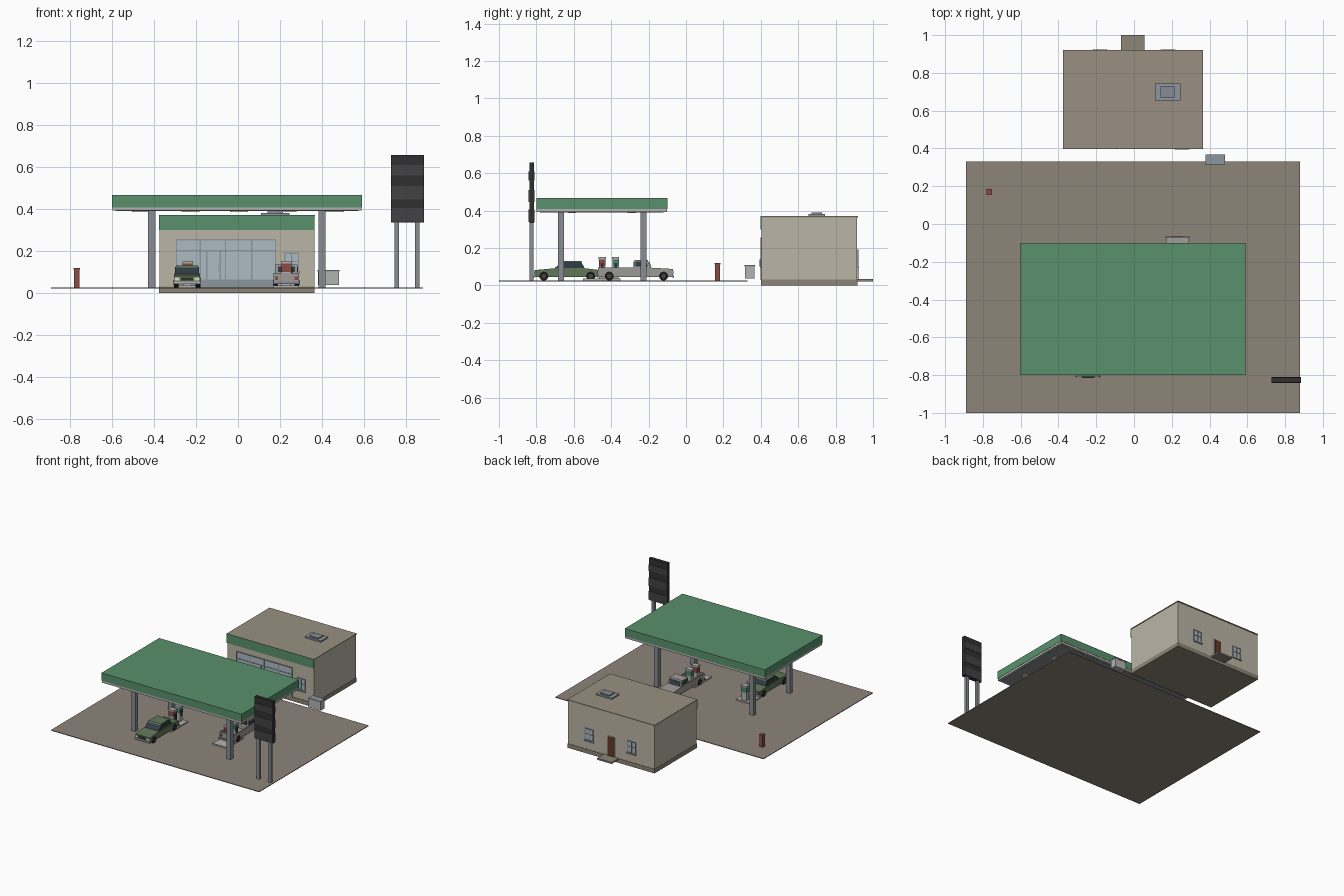
import bpy, bmesh, math

if "Cube" in bpy.data.objects:
    bpy.data.objects.remove(bpy.data.objects["Cube"])

COLORS = {
    "paving": (.27, .235, .195), "wall": (.50, .46, .38), "plinth": (.27, .235, .18),
    "roof": (.32, .28, .225), "green": (.10, .28, .15), "glass": (.42, .50, .54),
    "frame": (.27, .31, .35), "steel": (.25, .27, .29), "pale": (.45, .45, .44),
    "dark": (.03, .03, .03), "dark_band": (.055, .055, .055), "tyre": (.01, .01, .01),
    "red": (.26, .07, .055), "teal": (.07, .22, .17), "door": (.12, .04, .02),
    "car_green": (.12, .19, .10), "truck": (.34, .33, .31), "car_glass": (.03, .045, .06),
    "lamp": (.75, .72, .6),
}
MATS = {}


def mat(key):
    if key not in MATS:
        MATS[key] = bpy.data.materials.new(key)
        MATS[key].diffuse_color = (*COLORS[key], 1)
    return MATS[key]


def finish(name, bm, color):
    bmesh.ops.recalc_face_normals(bm, faces=bm.faces)
    me = bpy.data.meshes.new(name)
    bm.to_mesh(me)
    bm.free()
    me.materials.append(mat(color))
    ob = bpy.data.objects.new(name, me)
    bpy.context.collection.objects.link(ob)
    return ob


def box(name, x0, x1, y0, y1, z0, z1, color):
    bm = bmesh.new()
    bmesh.ops.create_cube(bm, size=1)
    for v in bm.verts:
        v.co = (x1 if v.co.x > 0 else x0, y1 if v.co.y > 0 else y0, z1 if v.co.z > 0 else z0)
    return finish(name, bm, color)


def side_profile(name, pts, x0, x1, color):
    """Extrude a (y, z) outline across x."""
    bm = bmesh.new()
    face = bm.faces.new([bm.verts.new((x0, y, z)) for y, z in pts])
    ext = bmesh.ops.extrude_face_region(bm, geom=[face])
    for v in ext["geom"]:
        if isinstance(v, bmesh.types.BMVert):
            v.co.x = x1
    return finish(name, bm, color)


def wheels(name, xc, half, ys, r=.024):
    for y in ys:
        for s in (-1, 1):
            for part, rad, depth, off, col in (("tyre", r, .022, 0, "tyre"), ("hub", r * .5, .004, .011, "dark_band")):
                bpy.ops.mesh.primitive_cylinder_add(vertices=16, radius=rad, depth=depth,
                                                    location=(xc + s * (half - .011 + off), y, .026 + r),
                                                    rotation=(0, math.pi / 2, 0))
                ob = bpy.context.object
                ob.name = f"{name}_{part}"
                ob.data.materials.append(mat(col))


def small_window(x, front):
    """Two-by-two pane window with sill on the front or back wall."""
    y, s = (.405, -1) if front else (.915, 1)
    def slab(name, x0, x1, d, z0, z1, c):
        box(name, x0, x1, min(y, y + s * d), max(y, y + s * d), z0, z1, c)
    slab("window_glass", x - .033, x + .033, .003, .105, .19, "glass")
    for xx in (x - .033, x, x + .033):
        slab("window_upright", xx - .003, xx + .003, .006, .105, .19, "frame")
    for z in (.105, .15, .19):
        slab("window_rail", x - .036, x + .036, .006, z - .003, z + .003, "frame")
    slab("window_sill", x - .04, x + .04, .01, .095, .102, "pale")


# Paved forecourt
box("forecourt", -.89, .88, -1, .33, .022, .027, "paving")

# Shop building
box("shop_plinth", -.375, .365, .402, .918, 0, .032, "plinth")
box("shop_walls", -.373, .363, .405, .915, .032, .364, "wall")
box("shop_roof", -.376, .366, .401, .92, .364, .371, "roof")
box("shop_fascia", -.375, .365, .398, .406, .30, .371, "green")

# Shop front glazing with door
box("shopfront_glass", -.295, .18, .401, .406, .03, .255, "glass")
box("shopfront_base", -.295, .18, .399, .406, .03, .065, "frame")
for x in (-.293, -.18, -.06, .065, .178):
    box("shopfront_mullion", x - .003, x + .003, .398, .406, .03, .255, "frame")
for z in (.203, .253):
    box("shopfront_rail", -.295, .18, .398, .406, z - .003, z + .003, "frame")
box("shop_door", -.15, -.083, .399, .406, .035, .203, "glass")
for x in (-.148, -.085):
    box("shop_door_frame", x - .004, x + .004, .397, .406, .032, .205, "frame")
box("shop_door_handle", -.096, -.092, .394, .4, .1, .14, "steel")
small_window(.255, True)

# Rear door, windows and step
box("rear_door_frame", -.037, .027, .915, .919, .032, .185, "pale")
box("rear_door", -.031, .021, .915, .921, .032, .179, "door")
box("rear_step", -.068, .055, .915, 1.0, .022, .034, "plinth")
for x in (-.18, .18):
    small_window(x, False)

# Rooftop unit
box("roof_unit", .11, .245, .655, .743, .37, .382, "frame")
box("roof_unit_vent", .14, .215, .67, .728, .382, .39, "steel")

# Pump canopy
box("canopy_fascia", -.60, .59, -.80, -.10, .408, .467, "green")
box("canopy_soffit", -.598, .588, -.798, -.102, .392, .408, "pale")
box("canopy_underside", -.58, .57, -.78, -.12, .3905, .393, "steel")
for x in (-.46, -.225, .005, .235, .46):
    for y in (-.61, -.29):
        box("canopy_lamp", x - .043, x + .043, y - .022, y + .022, .386, .392, "lamp")
for x in (-.41, .40):
    for y in (-.668, -.226):
        box("canopy_column", x - .017, x + .017, y - .016, y + .016, .025, .392, "steel")

# Price sign on two poles
box("sign_panel", .727, .885, -.838, -.813, .335, .657, "dark")
for z0, z1 in ((.34, .405), (.445, .51), (.56, .61)):
    box("sign_band", .728, .884, -.841, -.810, z0, z1, "dark_band")
for x in (.755, .853):
    box("sign_pole", x - .011, x + .011, -.836, -.815, .025, .336, "steel")

# Red post and side cabinet
box("red_post", -.78, -.753, .155, .183, .025, .112, "red")
box("red_post_cap", -.782, -.751, .153, .185, .112, .12, "red")
box("side_cabinet", .38, .48, .316, .366, .038, .102, "pale")
box("side_cabinet_lid", .378, .482, .314, .368, .102, .11, "frame")

# Pump islands
for x in (-.24, .23):
    box("pump_island", x - .06, x + .06, -.55, -.35, .025, .037, "pale")
    for y, col in ((-.448, "red"), (-.376, "teal")):
        box("pump_body", x - .022, x + .022, y - .016, y + .016, .037, .10, "pale")
        box("pump_panel", x - .024, x + .024, y - .018, y + .018, .10, .14, col)
        box("pump_top", x - .025, x + .025, y - .019, y + .019, .14, .152, "pale")
        box("pump_nozzle", x + .022, x + .029, y - .006, y + .006, .08, .12, "dark")

# Green saloon, nose towards the front
side_profile("saloon_body", [(-.81, .045), (-.46, .045), (-.46, .082), (-.54, .092), (-.70, .092), (-.81, .082)],
             -.305, -.18, "car_green")
side_profile("saloon_cabin", [(-.705, .09), (-.54, .09), (-.56, .124), (-.665, .124)], -.30, -.185, "car_glass")
side_profile("saloon_roof", [(-.668, .122), (-.556, .122), (-.56, .13), (-.66, .13)], -.295, -.19, "car_green")
wheels("saloon", -.2425, .063, (-.76, -.51))
for y in (-.812, -.461):
    box("saloon_bumper", -.309, -.176, y - .003, y + .006, .043, .054, "pale")
for x in (-.29, -.195):
    box("saloon_headlamp", x - .011, x + .011, -.814, -.805, .06, .075, "lamp")
    box("saloon_tail_lamp", x - .011, x + .011, -.465, -.457, .06, .075, "red")
box("saloon_grille", -.272, -.213, -.813, -.805, .06, .073, "dark")

# Pale pickup, nose towards the back
box("pickup_chassis", .17, .29, -.47, -.07, .045, .06, "truck")
side_profile("pickup_nose", [(-.28, .05), (-.07, .05), (-.07, .088), (-.19, .095), (-.28, .095)], .17, .29, "truck")
side_profile("pickup_cab", [(-.28, .094), (-.187, .094), (-.205, .136), (-.276, .136)], .176, .284, "truck")
for x in (.175, .283):
    side_profile("pickup_side_glass", [(-.27, .1), (-.203, .1), (-.214, .127), (-.27, .127)], x, x + .002, "car_glass")
side_profile("pickup_windscreen", [(-.188, .1), (-.199, .128), (-.196, .128), (-.185, .1)], .185, .275, "car_glass")
box("pickup_rear_glass", .19, .27, -.281, -.272, .1, .127, "car_glass")
for x in (.17, .282):
    box("pickup_bed_side", x, x + .008, -.47, -.28, .05, .095, "truck")
box("pickup_tailgate", .17, .29, -.47, -.462, .05, .095, "truck")
wheels("pickup", .23, .061, (-.41, -.12))
for y in (-.472, -.07):
    box("pickup_bumper", .166, .294, y - .004, y + .005, .042, .054, "steel")
for x in (.183, .277):
    box("pickup_headlamp", x - .011, x + .011, -.074, -.067, .062, .078, "lamp")
    box("pickup_tail_lamp", x - .008, x + .008, -.473, -.468, .062, .08, "red")
box("pickup_grille", .2, .26, -.074, -.067, .06, .078, "dark")

for m in bpy.data.materials:
    if m.users and not m.is_grease_pencil:
        m.use_nodes = True
        m.node_tree.nodes["Principled BSDF"].inputs["Base Color"].default_value = m.diffuse_color
